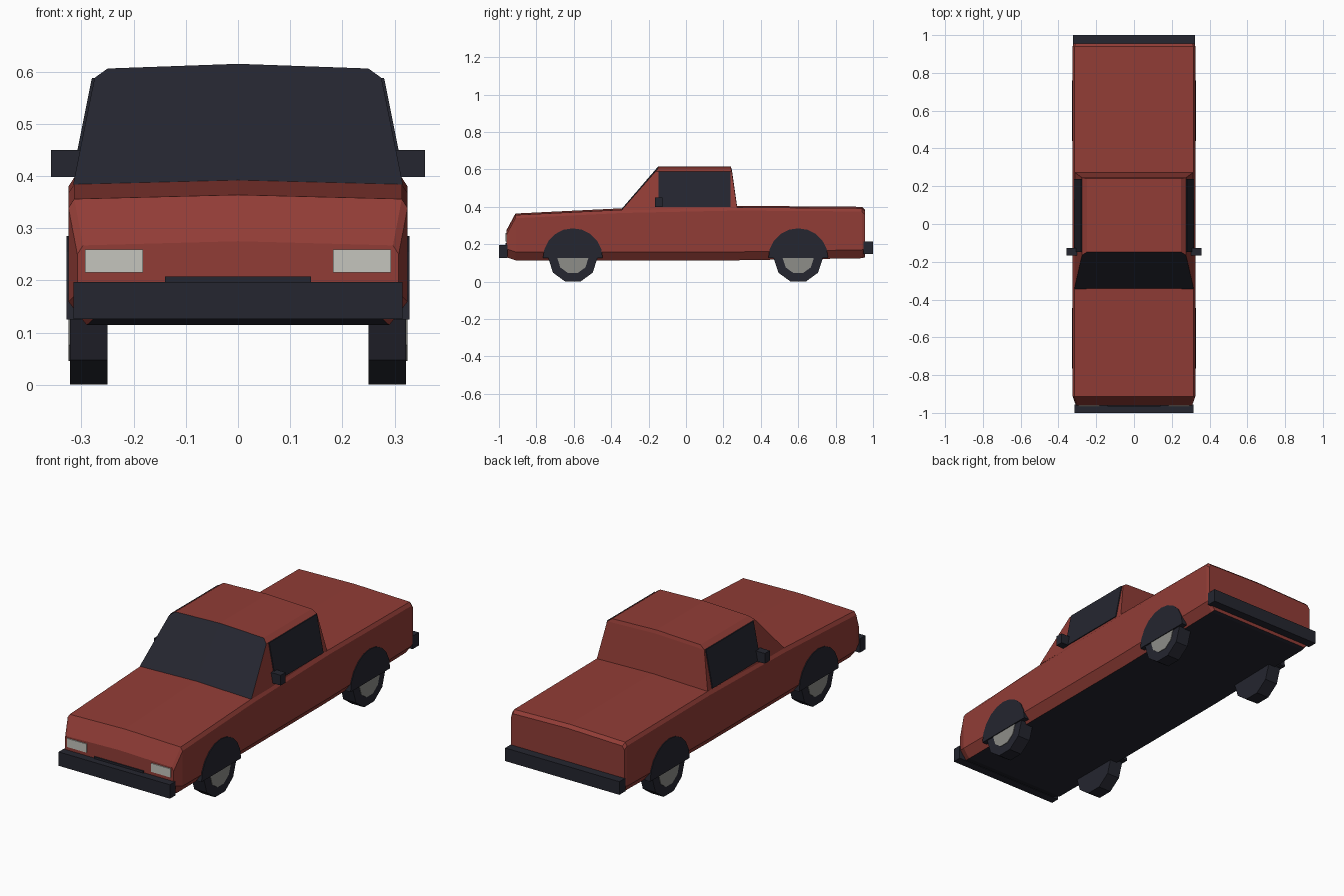
import bpy, bmesh, math
from mathutils import Vector

if "Cube" in bpy.data.objects:
    bpy.data.objects.remove(bpy.data.objects["Cube"])


def material(name, r, g, b):
    m = bpy.data.materials.new(name)
    m.diffuse_color = (r, g, b, 1)
    m.use_nodes = True
    m.node_tree.nodes["Principled BSDF"].inputs["Base Color"].default_value = m.diffuse_color
    return m


RED = material("red paint", 0.285, 0.046, 0.037)
DARK = material("dark trim", 0.018, 0.019, 0.029)
LIGHT = material("headlight", 0.56, 0.56, 0.51)
GREY = material("hub grey", 0.27, 0.27, 0.25)


def finish(bm, name, mats, rule=None):
    bmesh.ops.recalc_face_normals(bm, faces=bm.faces)
    for f in bm.faces:
        f.normal_update()
        if rule:
            f.material_index = rule(f)
    me = bpy.data.meshes.new(name)
    bm.to_mesh(me)
    bm.free()
    ob = bpy.data.objects.new(name, me)
    for m in mats:
        me.materials.append(m)
    bpy.context.collection.objects.link(ob)
    return ob


def loft(name, rings, mats, rule=None):
    """Skin closed rings of equal length and cap both ends."""
    bm = bmesh.new()
    vs = [[bm.verts.new(p) for p in ring] for ring in rings]
    n = len(vs[0])
    for a, b in zip(vs, vs[1:]):
        for i in range(n):
            j = (i + 1) % n
            bm.faces.new((a[i], a[j], b[j], b[i]))
    bm.faces.new(vs[0])
    bm.faces.new(vs[-1])
    return finish(bm, name, mats, rule)


def box(name, x, y, z, mat):
    ring = lambda zz: [(x[0], y[0], zz), (x[1], y[0], zz), (x[1], y[1], zz), (x[0], y[1], zz)]
    return loft(name, [ring(z[0]), ring(z[1])], [mat])


def disc(name, x0, x1, cy, cz, r, angles, mat):
    """Polygon in the y-z plane, extruded along x."""
    ring = lambda x: [(x, cy + r * math.cos(a), cz + r * math.sin(a)) for a in angles]
    return loft(name, [ring(x0), ring(x1)], [mat])


# Lower body: cross-sections along y (y, floor, half width, top)
def section(y, zb, w, zt):
    half = [(w - 0.035, zb), (w, zb + 0.045), (w, zt - 0.025), (w - 0.011, zt - 0.008)]
    pts = half + [(0, zt)] + [(-x, z) for x, z in reversed(half)]
    return [(x, y, z) for x, z in pts]


stations = [(-0.96, 0.13, 0.308, 0.275), (-0.912, 0.114, 0.325, 0.364),
            (-0.34, 0.114, 0.325, 0.392), (0.275, 0.114, 0.325, 0.405),
            (0.94, 0.125, 0.325, 0.4), (0.956, 0.13, 0.32, 0.385)]
loft("body", [section(*s) for s in stations], [RED, DARK],
     lambda f: 1 if f.normal.z < -0.85 else 0)


# Cabin: rings stacked upward, windscreen faces dark
def cab_ring(x, front, rear, z, zc):
    return [(-x, front, z), (0, front, zc), (x, front, z),
            (x, rear, z), (0, rear, zc), (-x, rear, z)]


bm = bmesh.new()
rings = [cab_ring(0.316, -0.343, 0.275, 0.384, 0.39),
         cab_ring(0.275, -0.164, 0.245, 0.588, 0.598),
         cab_ring(0.25, -0.149, 0.24, 0.606, 0.615)]
vs = [[bm.verts.new(p) for p in r] for r in rings]
for a, b in zip(vs, vs[1:]):
    for i in range(6):
        j = (i + 1) % 6
        bm.faces.new((a[i], a[j], b[j], b[i]))
bm.faces.new(vs[0])
t = vs[-1]
bm.faces.new((t[0], t[1], t[4], t[5]))   # roof halves along the crown
bm.faces.new((t[1], t[2], t[3], t[4]))
finish(bm, "cabin", [RED, DARK],
       lambda f: 1 if f.normal.y < -0.5 and abs(f.normal.x) < 0.4 else 0)

# Bumpers and grille
box("front_bumper", (-0.315, 0.315), (-1, -0.955), (0.126, 0.197), DARK)
box("rear_bumper", (-0.323, 0.323), (0.95, 1), (0.148, 0.215), DARK)
box("grille", (-0.14, 0.14), (-0.966, -0.958), (0.16, 0.207), DARK)

for s, side in ((-1, "left"), (1, "right")):
    # Side window plate
    q = lambda off: [(s * (0.3128 + off), -0.147, 0.4), (s * (0.3128 + off), 0.238, 0.4),
                     (s * (0.275 + off), 0.238, 0.588), (s * (0.275 + off), -0.147, 0.588)]
    loft(side + "_window", [q(-0.003), q(0.005)], [DARK])
    # Mirror and headlight
    box(side + "_mirror", (s * 0.3, s * 0.358), (-0.166, -0.126), (0.398, 0.45), DARK)
    box(side + "_headlight", (s * 0.182, s * 0.293), (-0.965, -0.957), (0.215, 0.259), LIGHT)
    # Wheels with hubs and flat arch covers
    for y, end in ((-0.605, "front"), (0.6, "rear")):
        tag = end + "_" + side
        ten = [math.radians(36 * i) for i in range(10)]
        half = [math.radians(18 * i) for i in range(11)]
        disc(tag + "_tyre", s * 0.25, s * 0.322, y, 0.1246, 0.131, ten, DARK)
        disc(tag + "_hub", s * 0.318, s * 0.325, y, 0.1246, 0.083, ten, GREY)
        disc(tag + "_arch", s * 0.3, s * 0.329, y, 0.125, 0.16, half, DARK)
